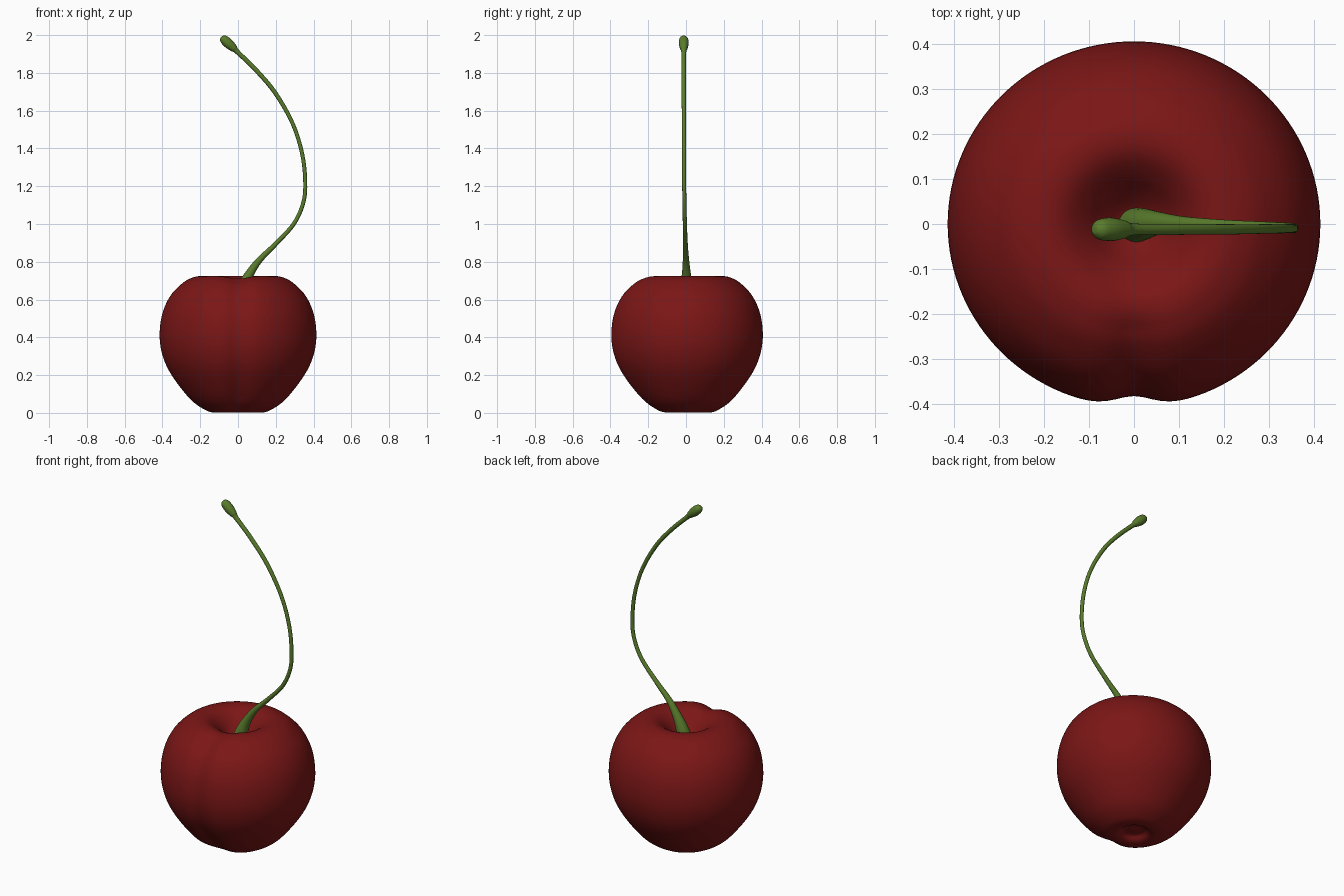
import bpy, bmesh, math
from mathutils import Vector

if "Cube" in bpy.data.objects:
    bpy.data.objects.remove(bpy.data.objects["Cube"])


def material(name, color):
    m = bpy.data.materials.new(name)
    m.diffuse_color = color
    m.use_nodes = True
    m.node_tree.nodes["Principled BSDF"].inputs["Base Color"].default_value = m.diffuse_color
    return m


def spline(points, steps):
    """Catmull-Rom samples through the points."""
    p = [Vector(q) for q in points]
    p = [2 * p[0] - p[1]] + p + [2 * p[-1] - p[-2]]
    out = []
    for i in range(1, len(p) - 2):
        a, b, c, d = p[i - 1:i + 3]
        for s in range(steps):
            t = s / steps
            out.append(0.5 * (2 * b + (c - a) * t + (2 * a - 5 * b + 4 * c - d) * t * t
                              + (3 * b - a - 3 * c + d) * t ** 3))
    return out + [p[-2]]


def skin(name, rings, mat):
    """Join rings of points into a closed smooth surface."""
    bm = bmesh.new()
    loops = [[bm.verts.new(v) for v in ring] for ring in rings]
    n = len(loops[0])
    for a, b in zip(loops, loops[1:]):
        for i in range(n):
            j = (i + 1) % n
            bm.faces.new((a[i], a[j], b[j], b[i]))
    bm.faces.new(loops[0][::-1])
    bm.faces.new(loops[-1])
    bmesh.ops.recalc_face_normals(bm, faces=bm.faces)
    for f in bm.faces:
        f.smooth = True
    me = bpy.data.meshes.new(name)
    bm.to_mesh(me)
    bm.free()
    me.materials.append(mat)
    ob = bpy.data.objects.new(name, me)
    bpy.context.collection.objects.link(ob)
    return ob


# Fruit: lathe profile (radius, z) with top dimple and small bottom pit
profile = spline([(0.004, .025), (.03, .03), (.06, .028), (.085, .008), (.12, .001), (.17, .014),
                  (.25, .07), (.345, .19), (.395, .29), (.415, .4), (.402, .52), (.358, .62),
                  (.29, .69), (.235, .718), (.19, .724), (.15, .712), (.11, .68), (.07, .635),
                  (.035, .605), (.004, .597)], 5)
SEG = 128
rings = []
for k, p in enumerate(profile):
    t = (profile[min(k + 1, len(profile) - 1)] - profile[max(k - 1, 0)]).normalized()
    nr, nz = t.y, -t.x
    fade = max(0, min(1, (p.x - .1) / .15))
    ring = []
    for i in range(SEG):
        a = 2 * math.pi * i / SEG
        x, y = math.cos(a), math.sin(a)
        # Crease down the front
        d = .024 * fade * math.exp(-(p.x * x / .06) ** 2) if y < 0 else 0
        r = p.x - d * nr
        ring.append((r * x, r * y * .98, max(0, p.y - d * nz)))
    rings.append(ring)
skin("cherry_fruit", rings, material("cherry_red", (.2, .008, .008, 1)))

# Stem: path (x, y, z) with radius as the fourth value, ending in a knob
path = spline([(0, -.003, .585, .04), (.025, 0, .66, .034), (.055, .002, .725, .025),
               (.11, 0, .805, .017), (.2, -.003, .895, .0125), (.295, -.006, 1.0, .011),
               (.345, -.008, 1.11, .0105), (.356, -.01, 1.22, .0105), (.34, -.01, 1.37, .0105),
               (.29, -.011, 1.53, .0105), (.2, -.012, 1.69, .0115), (.1, -.012, 1.81, .012),
               (.0, -.012, 1.908, .013), (-.022, -.012, 1.93, .02), (-.05, -.012, 1.955, .026),
               (-.075, -.012, 1.978, .023), (-.086, -.012, 1.989, .012), (-.088, -.012, 1.991, .002)], 5)
rings = []
for k, p in enumerate(path):
    t = (path[min(k + 1, len(path) - 1)] - path[max(k - 1, 0)]).to_3d().normalized()
    u = Vector((0, 1, 0))
    v = t.cross(u).normalized()
    c, r = p.to_3d(), max(p.w, .001)
    rings.append([c + r * (math.cos(a) * u + math.sin(a) * v)
                  for a in (2 * math.pi * i / 20 for i in range(20))])
skin("cherry_stem", rings, material("stem_green", (.1, .2, .025, 1)))
